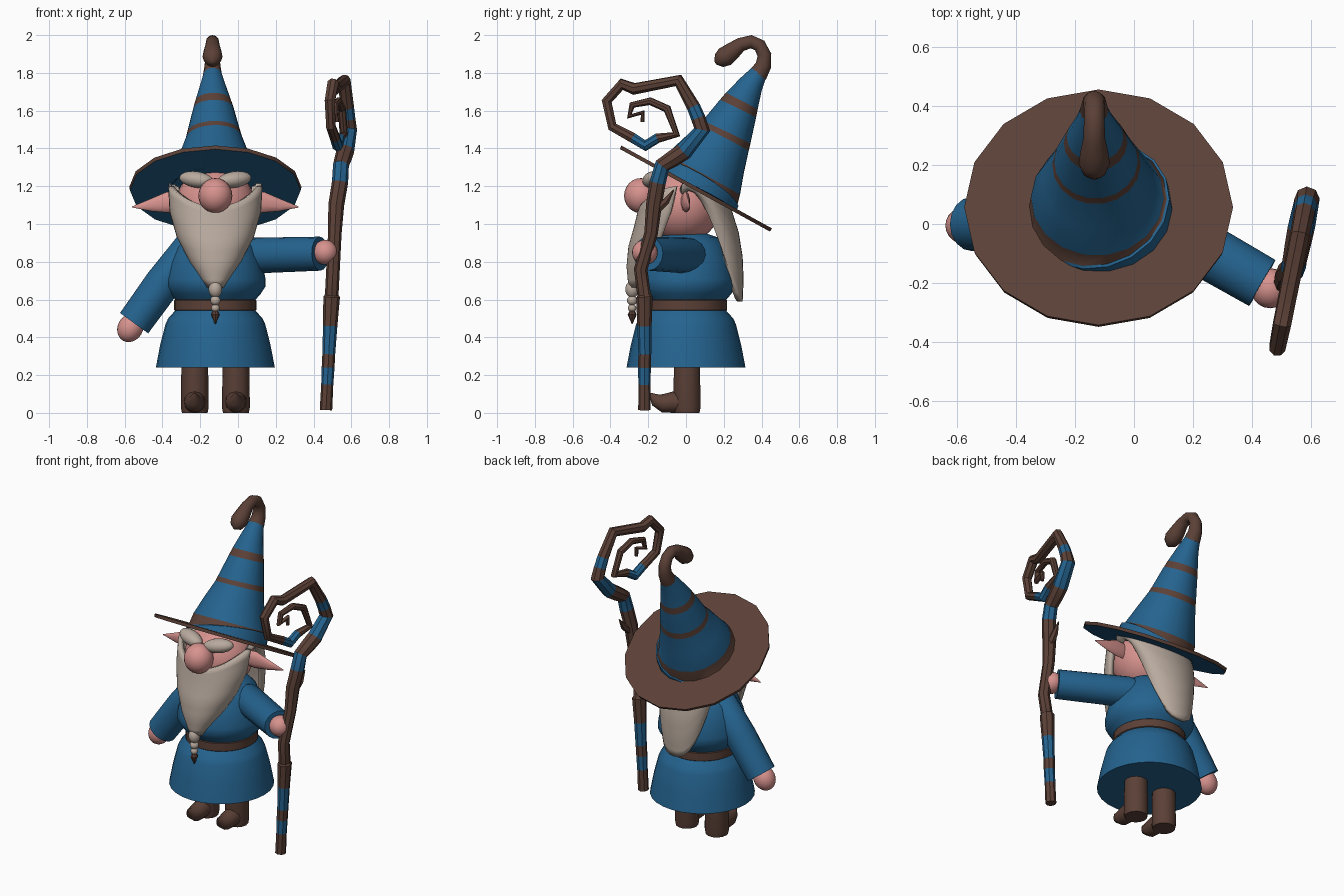
import bpy, bmesh, math
from mathutils import Vector, Matrix

if "Cube" in bpy.data.objects:
    bpy.data.objects.remove(bpy.data.objects["Cube"])

CX = -0.12  # body centre line


def material(name, rgb):
    m = bpy.data.materials.new(name)
    m.diffuse_color = (*rgb, 1)
    m.use_nodes = True
    m.node_tree.nodes["Principled BSDF"].inputs["Base Color"].default_value = m.diffuse_color
    return m


BLUE = material("blue cloth", (0.018, 0.125, 0.275))
BROWN = material("brown leather", (0.105, 0.052, 0.038))
SKIN = material("pink skin", (0.68, 0.29, 0.27))
HAIR = material("cream hair", (0.48, 0.40, 0.34))


def finish(name, bm, mats, angle=40):
    bmesh.ops.recalc_face_normals(bm, faces=bm.faces)
    me = bpy.data.meshes.new(name)
    bm.to_mesh(me)
    bm.free()
    for m in mats:
        me.materials.append(m)
    ob = bpy.data.objects.new(name, me)
    bpy.context.collection.objects.link(ob)
    bpy.ops.object.select_all(action='DESELECT')
    ob.select_set(True)
    bpy.context.view_layer.objects.active = ob
    bpy.ops.object.shade_smooth_by_angle(angle=math.radians(angle))
    return ob


def tube(name, pts, sides, mats, second=(), flat_y=1.0, angle=40):
    """Loft circles (x, y, z, r) along a path; segments in 'second' use mats[1]."""
    bm = bmesh.new()
    P = [Vector(p[:3]) for p in pts]
    rings, prev, side = [], None, None
    for i, p in enumerate(P):
        t = Vector()
        if i > 0:
            t += (p - P[i - 1]).normalized()
        if i < len(P) - 1:
            t += (P[i + 1] - p).normalized()
        t.normalize()
        if prev is None:
            side = t.cross(Vector((0, 1, 0.01))).normalized()
        else:
            side = prev.rotation_difference(t) @ side
        prev = t
        other = t.cross(side)
        ring = []
        for k in range(sides):
            a = 2 * math.pi * k / sides
            o = (side * math.cos(a) + other * math.sin(a)) * pts[i][3]
            o.y *= flat_y
            ring.append(bm.verts.new(p + o))
        rings.append(ring)
    for i in range(len(rings) - 1):
        for k in range(sides):
            n = (k + 1) % sides
            f = bm.faces.new((rings[i][k], rings[i][n], rings[i + 1][n], rings[i + 1][k]))
            f.material_index = 1 if i in second else 0
    bm.faces.new(rings[0])
    bm.faces.new(rings[-1])
    return finish(name, bm, mats, angle)


def ball(name, loc, scale, mat, rot=(0, 0, 0)):
    bm = bmesh.new()
    bmesh.ops.create_uvsphere(bm, u_segments=20, v_segments=12, radius=1)
    ob = finish(name, bm, [mat], 60)
    ob.location, ob.scale, ob.rotation_euler = loc, scale, rot
    return ob


def interp(keys, v):
    f = v * (len(keys) - 1)
    i = min(int(f), len(keys) - 2)
    return keys[i] + (keys[i + 1] - keys[i]) * (f - i)


def shell(name, func, mat, thick, nu=24, nv=12):
    bm = bmesh.new()
    g = [[bm.verts.new(func(u / nu, v / nv)) for u in range(nu + 1)] for v in range(nv + 1)]
    for v in range(nv):
        for u in range(nu):
            bm.faces.new((g[v][u], g[v][u + 1], g[v + 1][u + 1], g[v + 1][u]))
    ob = finish(name, bm, [mat], 60)
    mod = ob.modifiers.new("thickness", 'SOLIDIFY')
    mod.thickness, mod.offset = thick, 0
    return ob


def column(name, rows, mat, sides=28):
    return tube(name, [(CX, 0, z, r) for z, r in rows], sides, [mat])


# Tunic and belt
column("skirt", [(0.24, 0.315), (0.36, 0.292), (0.47, 0.264), (0.50, 0.25), (0.55, 0.205)], BLUE)
column("belt", [(0.54, 0.212), (0.545, 0.218), (0.595, 0.218), (0.60, 0.212)], BROWN)
column("torso", [(0.59, 0.205), (0.63, 0.24), (0.67, 0.266), (0.71, 0.266),
                 (0.80, 0.245), (0.88, 0.21), (0.93, 0.165), (0.96, 0.08)], BLUE)

# Legs and turned-up boots
for s, side in ((-1, "left"), (1, "right")):
    x = CX + s * 0.109
    tube(side + "_leg", [(x, 0.005, 0, 0.068), (x, 0.005, 0.03, 0.074), (x, 0.005, 0.3, 0.07)], 14, [BROWN])
    tube(side + "_boot_toe", [(x, 0.0, 0.06, 0.06), (x, -0.07, 0.056, 0.056), (x, -0.12, 0.052, 0.05),
                              (x, -0.16, 0.068, 0.034), (x, -0.195, 0.105, 0.004)], 12, [BROWN])

# Sleeves and hands
tube("left_sleeve", [(-0.2, 0, 0.90, 0.06), (-0.26, 0, 0.86, 0.095), (-0.40, 0, 0.683, 0.096),
                     (-0.55, 0, 0.475, 0.092)], 16, [BLUE])
tube("right_sleeve", [(-0.02, 0.06, 0.83, 0.07), (0.06, 0.015, 0.832, 0.095), (0.435, -0.2, 0.843, 0.09)],
     16, [BLUE])
ball("left_hand", (-0.57, -0.005, 0.45), (0.067, 0.065, 0.078), SKIN, (0, math.radians(30), 0))
ball("right_hand", (0.462, -0.218, 0.85), (0.066, 0.068, 0.066), SKIN)

# Head, nose, brows and ears
ball("head", (CX, -0.02, 1.1), (0.212, 0.205, 0.2), SKIN)
ball("nose", (CX, -0.238, 1.15), (0.09, 0.09, 0.093), SKIN)
for s, side in ((-1, "left"), (1, "right")):
    ball(side + "_brow", (CX + s * 0.1, -0.175, 1.235), (0.095, 0.05, 0.043), HAIR,
         (0, math.radians(-s * 8), math.radians(s * 18)))
    tube(side + "_ear", [(CX + s * 0.17, -0.01, 1.12, 0.05), (CX + s * 0.25, 0, 1.115, 0.056),
                         (CX + s * 0.34, 0.01, 1.10, 0.033), (CX + s * 0.44, 0.02, 1.09, 0.003)],
         10, [SKIN], flat_y=0.4)


# Beard shell wrapping the chin and narrowing to a braid
def beard(u, v):
    a = math.radians((u * 2 - 1) * 88)
    s, c = math.sin(a), math.cos(a)
    top = 1.09 + 0.11 * s * s
    return (CX + interp([0.235, 0.228, 0.19, 0.12, 0.03], v) * s,
            interp([-0.04, -0.07, -0.12, -0.19, -0.26], v) - interp([0.195, 0.19, 0.17, 0.11, 0.03], v) * c,
            top + (0.67 - top) * v)


# Back hair hanging under the brim to a rounded point
def back_hair(u, v):
    a = math.radians((u * 2 - 1) * 100)
    s, c = math.sin(a), math.cos(a)
    y = 0.02 + interp([0.2, 0.245, 0.265, 0.27, 0.265], v) * c
    top = min(1.22, 1.19 - 0.55 * (y - 0.05))
    bottom = min(top - 0.01, 0.59 + 0.6 * abs(s) ** 3)
    return (CX + interp([0.235, 0.23, 0.225, 0.215, 0.2], v) * s, y, top + (bottom - top) * v)


shell("beard", beard, HAIR, 0.03)
shell("back_hair", back_hair, HAIR, 0.03)

# Braid beads and tip
for i, (z, r, h) in enumerate(((0.655, 0.036, 0.045), (0.595, 0.027, 0.026), (0.555, 0.022, 0.022))):
    ball("braid_bead_%d" % (i + 1), (CX, -0.285, z), (r, r, h), HAIR)
tube("braid_tip", [(CX, -0.285, 0.545, 0.012), (CX, -0.285, 0.52, 0.024), (CX, -0.285, 0.47, 0.002)], 8, [BROWN])

# Hat brim: tilted 16-sided disc, blue underneath
tilt = math.atan2(0.44, 0.8)
bm = bmesh.new()
bmesh.ops.create_cone(bm, cap_ends=True, segments=16, radius1=0.452, radius2=0.456, depth=0.02)
for f in bm.faces:
    f.material_index = 1 if f.normal.z < -0.9 else 0
bmesh.ops.transform(bm, verts=bm.verts,
                    matrix=Matrix.Translation((CX, 0.052, 1.187)) @ Matrix.Rotation(-tilt, 4, 'X'))
finish("hat_brim", bm, [BROWN, BLUE], 30)

# Hat cone with brown bands and curled tip
cone = [(0.05, 1.185, 0.25), (0.063, 1.21, 0.248), (0.065, 1.213, 0.240), (0.09, 1.26, 0.225),
        (0.145, 1.36, 0.187), (0.20, 1.455, 0.15), (0.214, 1.485, 0.142), (0.275, 1.61, 0.108),
        (0.295, 1.65, 0.096), (0.345, 1.74, 0.066), (0.385, 1.80, 0.047)]
tube("hat_cone", [(CX - 0.015 * i / 10, y, z, r) for i, (y, z, r) in enumerate(cone)], 18,
     [BLUE, BROWN], second={2, 5, 7})
curl = [(0.38, 1.79, 0.05), (0.41, 1.84, 0.042), (0.415, 1.895, 0.037), (0.39, 1.945, 0.035),
        (0.345, 1.965, 0.035), (0.29, 1.95, 0.037), (0.245, 1.915, 0.047), (0.205, 1.885, 0.053),
        (0.175, 1.865, 0.04), (0.155, 1.853, 0.01)]
tube("hat_curl", [(-0.135, y, z, r) for y, z, r in curl], 12, [BROWN])

# Gnarled staff ending in a spiral crook (y, z, radius)
staff = [(-0.22, 0.015, 0.033), (-0.22, 0.15, 0.032), (-0.22, 0.24, 0.034), (-0.218, 0.31, 0.034),
         (-0.22, 0.46, 0.038), (-0.22, 0.615, 0.044), (-0.222, 0.625, 0.036), (-0.24, 0.76, 0.036),
         (-0.185, 0.95, 0.036), (-0.17, 1.1, 0.042), (-0.15, 1.22, 0.043), (-0.125, 1.31, 0.042),
         (-0.07, 1.345, 0.045), (-0.01, 1.385, 0.047), (0.085, 1.5, 0.043), (0.065, 1.56, 0.038),
         (0.04, 1.62, 0.036), (-0.04, 1.76, 0.034), (-0.275, 1.715, 0.032), (-0.34, 1.74, 0.032),
         (-0.42, 1.65, 0.029), (-0.39, 1.515, 0.027), (-0.28, 1.455, 0.028), (-0.215, 1.415, 0.03),
         (-0.15, 1.455, 0.026), (-0.05, 1.475, 0.022), (-0.1, 1.61, 0.022), (-0.19, 1.65, 0.021),
         (-0.285, 1.63, 0.019), (-0.3, 1.57, 0.017), (-0.23, 1.59, 0.015), (-0.23, 1.54, 0.011)]
tube("staff", [(0.465 + 0.05 * z if z < 1.15 else 0.57 + 0.2 * y, y, z, r) for y, z, r in staff], 8,
     [BROWN, BLUE], second={1, 3, 10, 13, 15, 22, 23}, angle=35)
tube("staff_thorn", [(0.52, -0.165, 1.07, 0.026), (0.53, -0.105, 1.12, 0.02), (0.535, -0.065, 1.18, 0.003)],
     6, [BROWN])
